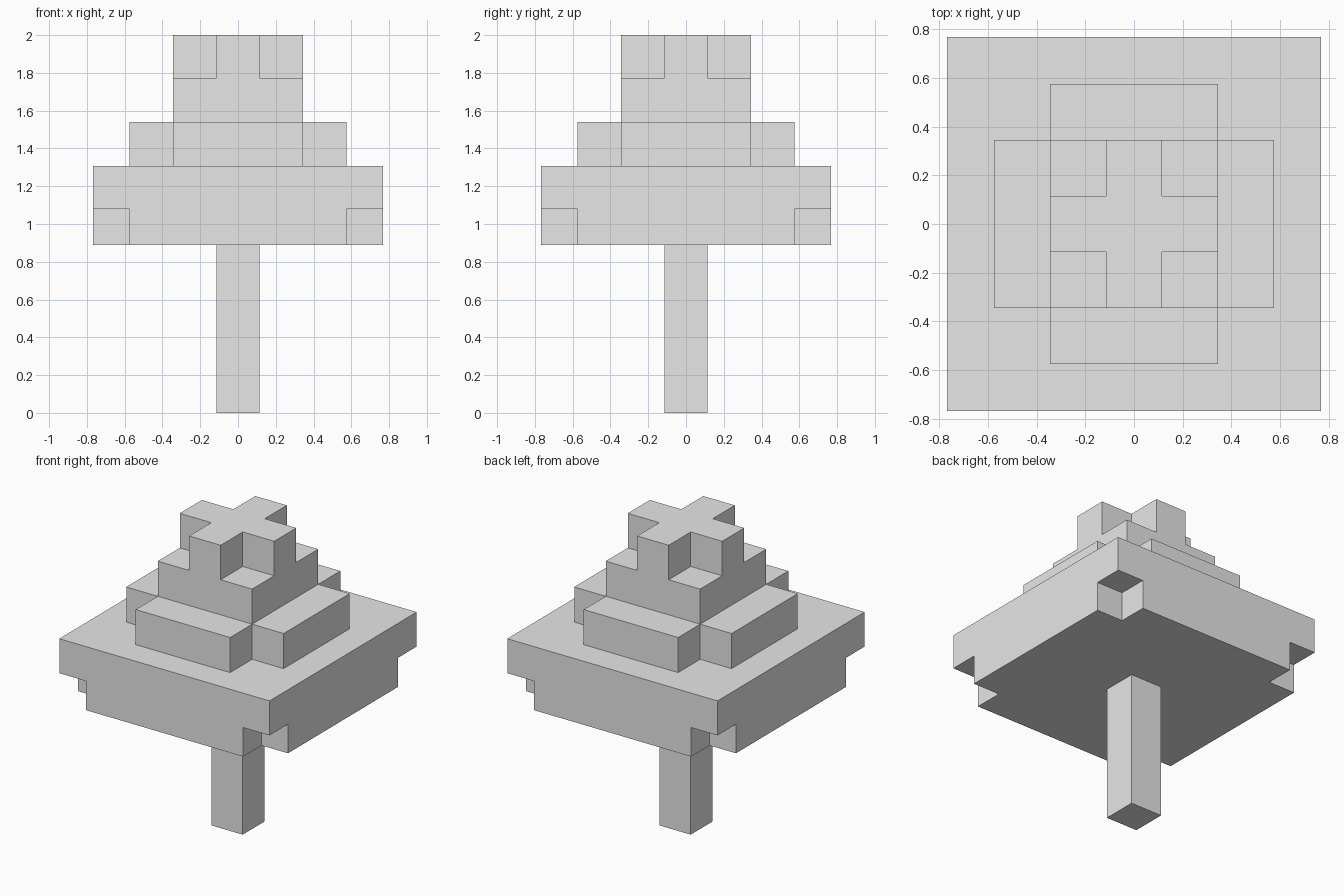
import bpy
import bmesh

if "Cube" in bpy.data.objects:
    bpy.data.objects.remove(bpy.data.objects["Cube"], do_unlink=True)

# Single plain grey
grey = bpy.data.materials.new("plain_grey")
grey.use_nodes = True
colour = (0.8, 0.8, 0.8, 1.0)
grey.diffuse_color = colour
grey.node_tree.nodes["Principled BSDF"].inputs["Base Color"].default_value = colour


def square(half):
    return [(-half, -half), (half, -half), (half, half), (-half, half)]


def cross(reach, arm):
    """Plus-shaped outline: one notched corner turned four times."""
    outline = []
    corner = [(reach, -arm), (reach, arm), (arm, arm)]
    for _ in range(4):
        outline += corner
        corner = [(-y, x) for x, y in corner]
    return outline


def tier(name, outline, bottom, top):
    """Extrude a flat outline upward into a solid block."""
    bm = bmesh.new()
    base = bm.faces.new([bm.verts.new((x, y, bottom)) for x, y in outline])
    lifted = bmesh.ops.extrude_face_region(bm, geom=[base], use_keep_orig=True)
    verts = [g for g in lifted["geom"] if isinstance(g, bmesh.types.BMVert)]
    bmesh.ops.translate(bm, verts=verts, vec=(0, 0, top - bottom))
    bmesh.ops.recalc_face_normals(bm, faces=bm.faces)
    mesh = bpy.data.meshes.new(name)
    bm.to_mesh(mesh)
    bm.free()
    mesh.materials.append(grey)
    obj = bpy.data.objects.new(name, mesh)
    bpy.context.collection.objects.link(obj)


# Half widths, from trunk to widest foliage
TRUNK, INNER, MIDDLE, OUTER = 0.115, 0.345, 0.575, 0.768

# Trunk and stacked foliage
tier("trunk", square(TRUNK), 0, 0.888)
tier("lower_foliage_notched", cross(OUTER, MIDDLE), 0.888, 1.08)
tier("lower_foliage_slab", square(OUTER), 1.08, 1.308)
tier("middle_foliage_cross", cross(MIDDLE, INNER), 1.308, 1.54)
tier("upper_foliage_block", square(INNER), 1.54, 1.772)
tier("top_foliage_cross", cross(INNER, TRUNK), 1.772, 2)
